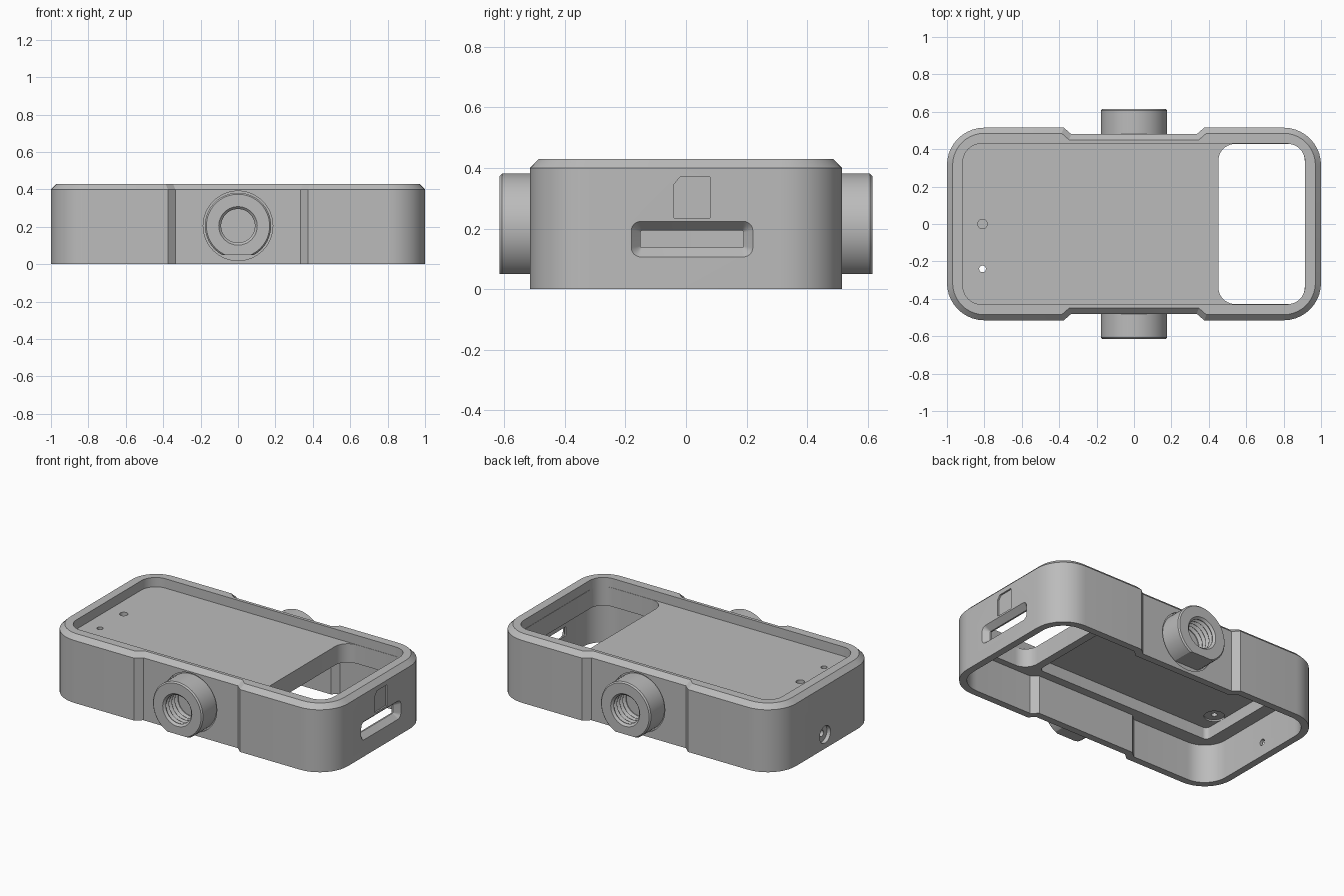
import bpy, bmesh, math
from mathutils import Vector

cube = bpy.data.objects.get("Cube")
if cube:
    bpy.data.objects.remove(cube)

grey = bpy.data.materials.new("plain grey")
grey.use_nodes = True
grey.diffuse_color = (0.5, 0.5, 0.5, 1)
grey.node_tree.nodes["Principled BSDF"].inputs["Base Color"].default_value = (0.5, 0.5, 0.5, 1)


def rounded(w, h, r, cx=0, cy=0, steps=10):
    """Rounded rectangle from half sizes, counter-clockwise from the right."""
    pts = []
    for k, (sx, sy) in enumerate([(1, 1), (-1, 1), (-1, -1), (1, -1)]):
        for i in range(steps + 1):
            a = (k + i / steps) * math.pi / 2
            pts.append((cx + sx * (w - r) + r * math.cos(a),
                        cy + sy * (h - r) + r * math.sin(a)))
    return pts


def waisted(d):
    """Case outline inset by d, with a shallow waist in both long sides."""
    pts = rounded(1 - d, 0.515 - d, 0.2 - d)
    out, inn = 0.515 - d, 0.48 - d
    shift = d * 0.4
    waist = [(0.375 + shift, out), (0.335 + shift, inn),
             (-0.335 - shift, inn), (-0.375 - shift, out)]
    flipped = [(-x, -y) for x, y in waist]
    return pts[:11] + waist + pts[11:33] + flipped + pts[33:]


def loft(name, rings):
    """Solid skinned through matching rings of 3D points, capped at the ends."""
    bm = bmesh.new()
    loops = [[bm.verts.new(p) for p in ring] for ring in rings]
    n = len(loops[0])
    for a, b in zip(loops, loops[1:]):
        for i in range(n):
            j = (i + 1) % n
            bm.faces.new((a[i], a[j], b[j], b[i]))
    bm.faces.new(loops[0])
    bm.faces.new(loops[-1])
    bmesh.ops.recalc_face_normals(bm, faces=bm.faces)
    mesh = bpy.data.meshes.new(name)
    bm.to_mesh(mesh)
    bm.free()
    mesh.materials.append(grey)
    obj = bpy.data.objects.new(name, mesh)
    bpy.context.collection.objects.link(obj)
    return obj


def at_z(pts, z):
    return [(x, y, z) for x, y in pts]


def at_x(pts, x):
    return [(x, y, z) for y, z in pts]


def prism(name, pts, z0, z1):
    return loft(name, [at_z(pts, z0), at_z(pts, z1)])


def lathe(name, profile, centre, axis, segs=64):
    """Rings of (radius, distance) swept along an axis from a centre point."""
    axis = Vector(axis)
    u = axis.orthogonal().normalized()
    v = axis.cross(u)
    rings = []
    for r, t in profile:
        angles = [2 * math.pi * i / segs for i in range(segs)]
        rings.append([Vector(centre) + axis * t + (u * math.cos(a) + v * math.sin(a)) * r
                      for a in angles])
    return loft(name, rings)


def cut(obj, cutter):
    mod = obj.modifiers.new("cut", "BOOLEAN")
    mod.operation = "DIFFERENCE"
    mod.solver = "EXACT"
    mod.object = cutter
    bpy.context.view_layer.objects.active = obj
    bpy.ops.object.modifier_apply(modifier=mod.name)
    bpy.data.objects.remove(cutter)


# Case shell with a chamfered top edge
case = loft("case", [at_z(waisted(0), 0), at_z(waisted(0), 0.4), at_z(waisted(0.03), 0.43)])

# Hollow underside, sunken top, open window and pocket beneath the plate
cut(case, prism("cavity", waisted(0.045), -0.1, 0.25))
cut(case, prism("top_recess", rounded(0.915, 0.43, 0.1), 0.37, 0.6))
cut(case, prism("window", rounded(0.231, 0.428, 0.09, 0.682), 0.2, 0.5))
cut(case, prism("plate_pocket", rounded(0.635, 0.38, 0.03, -0.235), 0.2, 0.325))

# Tapered slot and shallow card mark on the end wall
cut(case, loft("port_slot", [
    at_x(rounded(0.205, 0.063, 0.035, 0.02, 0.165), 1.005),
    at_x(rounded(0.17, 0.028, 0.005, 0.02, 0.165), 0.965),
    at_x(rounded(0.17, 0.028, 0.005, 0.02, 0.165), 0.9)]))
card = [(-0.04, 0.235), (0.08, 0.235), (0.08, 0.37), (-0.02, 0.37), (-0.04, 0.345)]
cut(case, loft("card_mark", [at_x(card, 1.1), at_x(card, 0.99)]))

# Small round socket through the other end wall
cut(case, lathe("end_socket", [(0.055, -0.1), (0.055, 0.025), (0.02, 0.025), (0.02, 0.1)],
                (-1, 0.02, 0.09), (1, 0, 0), 32))

# Holes in the plate: one blind, one through with a counterbore below
cut(case, lathe("blind_hole", [(0.025, 0), (0.025, 0.1)], (-0.81, 0, 0.345), (0, 0, 1), 32))
cut(case, lathe("through_hole", [(0.06, 0), (0.06, 0.035), (0.018, 0.035), (0.018, 0.2)],
                (-0.81, -0.24, 0.3), (0, 0, 1), 32))

# Round recesses around the side mounts
for side in (-1, 1):
    cut(case, lathe("mount_recess", [(0.186, 0.47), (0.186, 0.7)],
                    (0, 0, 0.205), (0, side, 0)))

# Threaded side mounts with a flat underside
mounts = []
for side, label in ((-1, "front"), (1, "back")):
    centre, axis = (0, 0, 0.205), (0, side, 0)
    mount = lathe(label + "_mount", [(0.177, 0.455), (0.177, 0.607), (0.169, 0.615)], centre, axis)
    thread = [(0.09, 0.475)]
    for i in range(4):
        y = 0.48 + i * 0.03
        thread += [(0.09, y), (0.108, y + 0.012), (0.108, y + 0.018), (0.09, y + 0.029)]
    thread += [(0.09, 0.602), (0.104, 0.616), (0.104, 0.65)]
    cut(mount, lathe("thread", thread, centre, axis))
    cut(mount, prism("flat", rounded(0.3, 0.8, 0.01), -0.2, 0.05))
    mounts.append(mount)

# Smooth the curved walls while keeping the edges crisp
for obj in [case] + mounts:
    bpy.ops.object.select_all(action="DESELECT")
    obj.select_set(True)
    bpy.context.view_layer.objects.active = obj
    bpy.ops.object.shade_smooth_by_angle(angle=math.radians(25))
